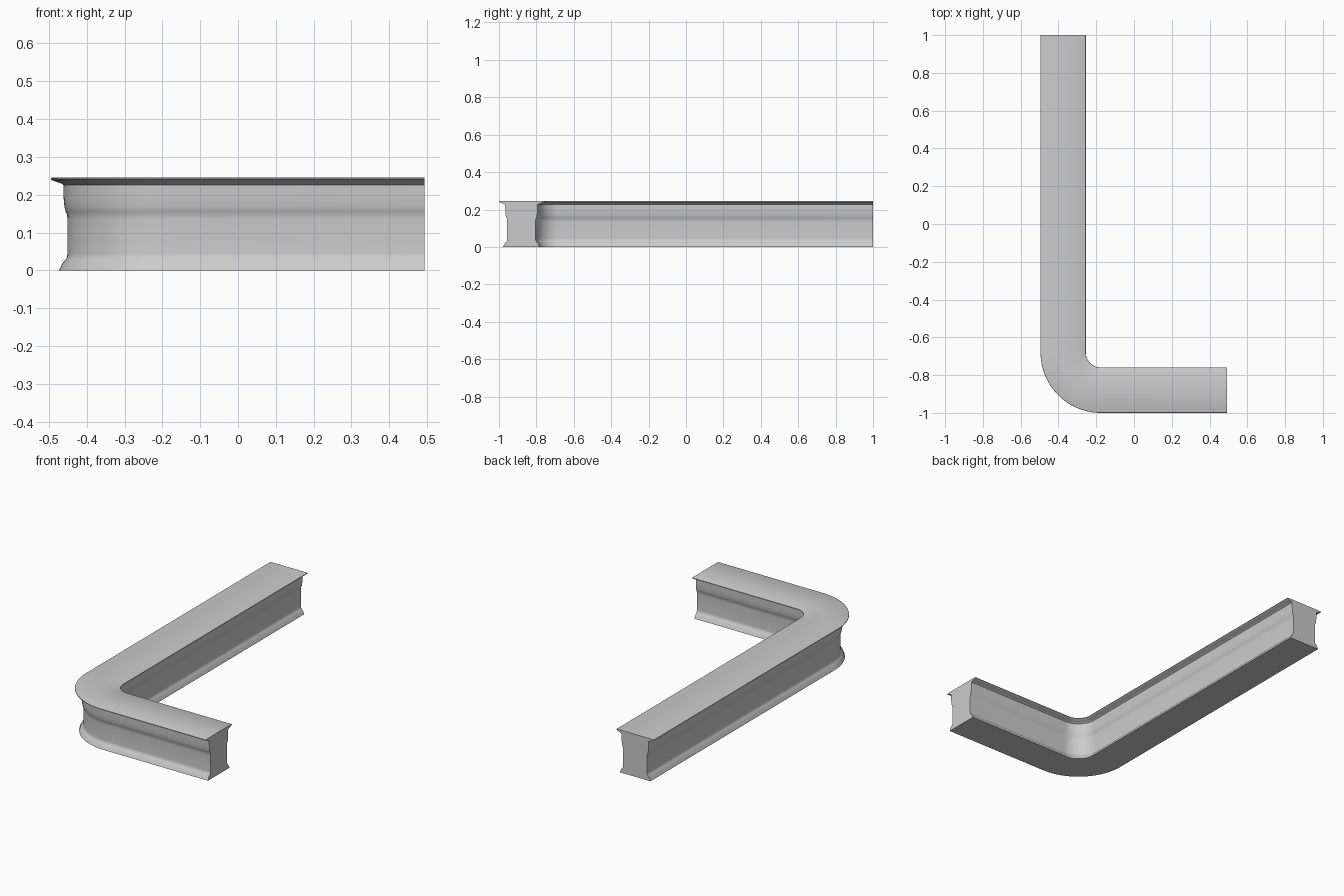
import bpy, bmesh, math
from mathutils import Vector

if "Cube" in bpy.data.objects:
    bpy.data.objects.remove(bpy.data.objects["Cube"])

# Half profile of the counter: (inset from the worktop edge, height)
HALF = [(0.022, 0.0), (0.023, 0.004), (0.027, 0.009), (0.030, 0.018), (0.037, 0.026),
        (0.043, 0.034), (0.044, 0.045), (0.044, 0.135), (0.043, 0.148), (0.039, 0.156),
        (0.036, 0.168), (0.034, 0.19), (0.033, 0.226), (0.029, 0.229), (0.018, 0.233),
        (0.004, 0.238), (0.0, 0.241), (0.001, 0.244), (0.003, 0.245)]
W = 0.12                                # half the worktop width
X0, X1, Y0, Y1 = -0.495, 0.493, -1.0, 1.0
R = 0.20                                # centre-line radius of the bend

# Closed, mirrored profile: outer side up, inner side down
profile = [(W - i, z) for i, z in HALF] + [(-(W - i), z) for i, z in reversed(HALF)]

# Centre line: long leg, rounded corner, short leg
corner = Vector((X0 + W + R, Y0 + W + R))
path = [(Vector((X0 + W, Y1)), Vector((-1, 0)))]
N = 24
for k in range(N + 1):
    a = math.pi + math.pi / 2 * k / N
    n = Vector((math.cos(a), math.sin(a)))
    path.append((corner + n * R, n))
path.append((Vector((X1, Y0 + W)), Vector((0, -1))))

# Sweep the profile along the path
bm = bmesh.new()
rings = []
for c, n in path:
    rings.append([bm.verts.new((c.x + n.x * o, c.y + n.y * o, z)) for o, z in profile])
m = len(profile)
for a, b in zip(rings, rings[1:]):
    for j in range(m):
        bm.faces.new((a[j], a[(j + 1) % m], b[(j + 1) % m], b[j]))
# End panels
bm.faces.new(rings[0])
bm.faces.new(rings[-1])
bmesh.ops.recalc_face_normals(bm, faces=bm.faces)

mesh = bpy.data.meshes.new("counter")
bm.to_mesh(mesh)
bm.free()
counter = bpy.data.objects.new("counter", mesh)
bpy.context.collection.objects.link(counter)
bpy.context.view_layer.objects.active = counter
counter.select_set(True)
bpy.ops.object.shade_smooth_by_angle(angle=math.radians(35))
